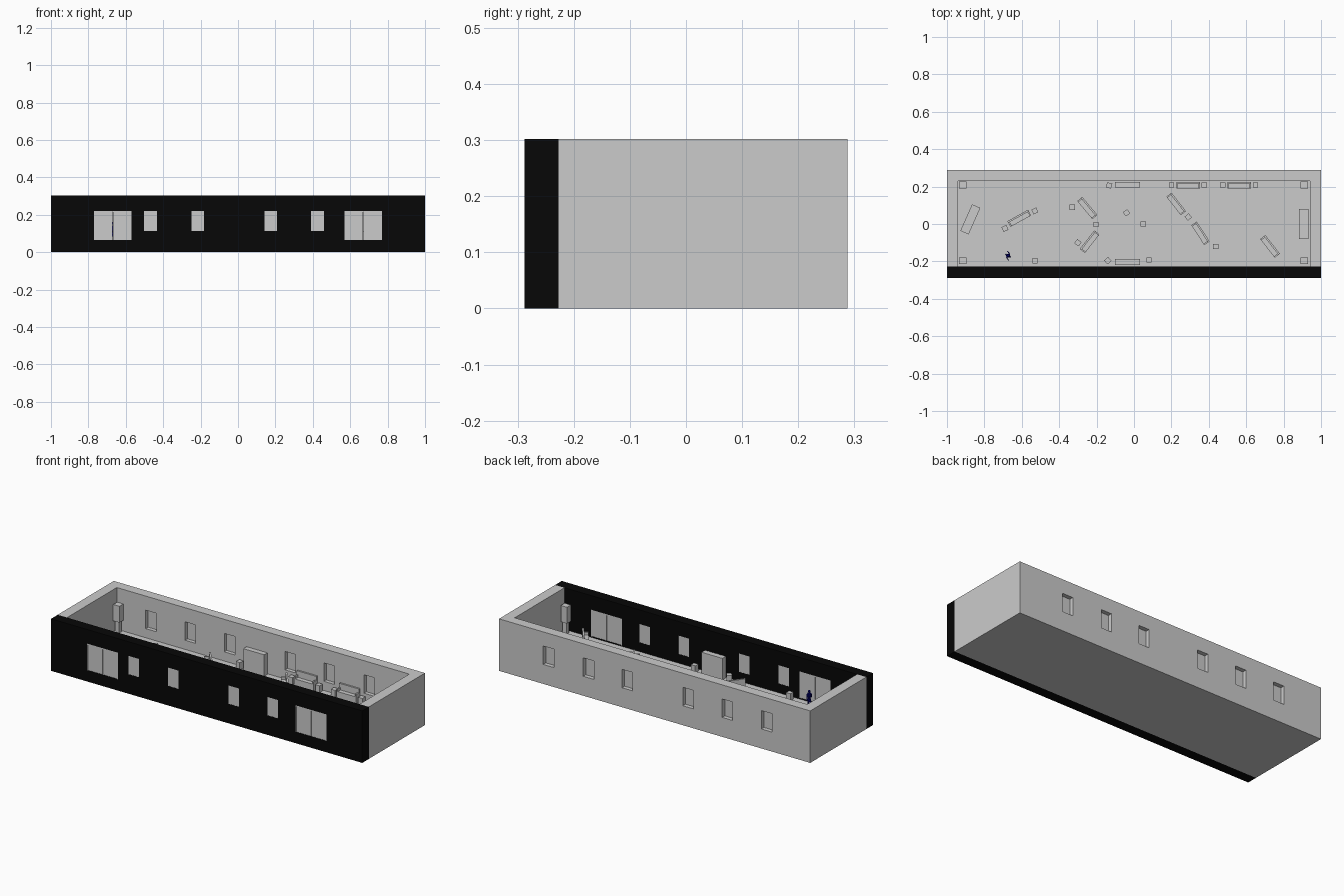
import bpy, bmesh
from math import radians
from mathutils import Matrix, Vector

if "Cube" in bpy.data.objects:
    bpy.data.objects.remove(bpy.data.objects["Cube"])

FLOOR, TOP, Y = 0.06, 0.302, 0.288


def material(name, colour):
    m = bpy.data.materials.new(name)
    m.diffuse_color = (*colour, 1)
    m.use_nodes = True
    m.node_tree.nodes["Principled BSDF"].inputs["Base Color"].default_value = m.diffuse_color
    return m


black = material("black", (0.002, 0.002, 0.002))
blue = material("dark_blue", (0.0, 0.0, 0.22))


def finish(name, bm, mat=None):
    bmesh.ops.recalc_face_normals(bm, faces=bm.faces)
    mesh = bpy.data.meshes.new(name)
    bm.to_mesh(mesh)
    bm.free()
    ob = bpy.data.objects.new(name, mesh)
    bpy.context.collection.objects.link(ob)
    if mat:
        mesh.materials.append(mat)
    return ob


def boxes(name, specs, mat=None, loc=(0, 0, 0), angle=0):
    """One object made of boxes given as (x0, x1, y0, y1, z0, z1)."""
    bm = bmesh.new()
    for x0, x1, y0, y1, z0, z1 in specs:
        m = (Matrix.Translation(((x0 + x1) / 2, (y0 + y1) / 2, (z0 + z1) / 2))
             @ Matrix.Diagonal((x1 - x0, y1 - y0, z1 - z0, 1)))
        bmesh.ops.create_cube(bm, size=1, matrix=m)
    ob = finish(name, bm, mat)
    ob.location = loc
    ob.rotation_euler.z = radians(angle)
    return ob


def prism(name, outline, z0, z1):
    bm = bmesh.new()
    face = bm.faces.new([bm.verts.new((x, y, z0)) for x, y in outline])
    top = bmesh.ops.extrude_face_region(bm, geom=[face])["geom"]
    bmesh.ops.translate(bm, vec=(0, 0, z1 - z0),
                        verts=[v for v in top if isinstance(v, bmesh.types.BMVert)])
    return finish(name, bm)


def cut(ob, cutter):
    mod = ob.modifiers.new("openings", "BOOLEAN")
    mod.operation = "DIFFERENCE"
    mod.solver = "EXACT"
    mod.object = cutter
    cutter.hide_render = True
    cutter.display_type = "WIRE"


# Shell: floor, three grey walls, black front wall
front_in, back_in = -0.227, 0.23
boxes("floor", [(-0.94, 0.94, front_in, back_in, 0, FLOOR)])
walls = prism("grey_walls", [(-1, front_in), (-1, Y), (1, Y), (1, front_in),
                             (0.94, front_in), (0.94, back_in),
                             (-0.94, back_in), (-0.94, front_in)], 0, TOP)
front = boxes("front_wall", [(-1, 1, -Y, front_in, 0, TOP)], black)

# Openings, mirrored left to right where they pair up
front_windows = [-0.468, -0.215, 0.175, 0.425]
back_windows = [-0.72, -0.468, -0.215, 0.175, 0.425, 0.682]
doors = [-0.67, 0.67]
W, Z0, Z1, DZ = 0.034, 0.113, 0.22, 0.065
cut(front, boxes("front_cutter",
    [(x - W, x + W, -0.35, -0.15, Z0, Z1) for x in front_windows] +
    [(x - 0.1, x + 0.1, -0.35, -0.15, DZ, Z1) for x in doors]))
cut(walls, boxes("back_cutter",
    [(x - W, x + W, 0.15, 0.35, Z0, Z1) for x in back_windows]))

# Window panes and double doors
e = 0.001
for x in front_windows:
    boxes("front_window", [(x - W, x + W, -Y + e, front_in - e, Z0, Z1)])
for x in back_windows:
    boxes("back_window", [(x - W, x + W, 0.252, 0.264, Z0, Z1)])
for x in doors:
    boxes("door_frame", [(x - 0.1, x - 0.094, -Y, front_in, DZ, Z1),
                         (x + 0.094, x + 0.1, -Y, front_in, DZ, Z1),
                         (x - 0.094, x + 0.094, -Y, front_in, Z1 - 0.006, Z1)])
    for s in (-1, 1):
        a, b = sorted((x + s * 0.002, x + s * 0.094))
        boxes("door_leaf", [(a, b, -Y + 0.003, front_in - 0.003, DZ, Z1 - 0.006)])

# Corner pedestals with a cabinet on top
for x in (-0.915, 0.91):
    for y in (-0.197, 0.208):
        boxes("corner_stand", [(-0.02, 0.02, -0.018, 0.018, 0.125, 0.22),
                               (-0.013, 0.013, -0.012, 0.012, FLOOR, 0.125)],
              loc=(x, y, 0))

# Tall cabinets against the long walls
boxes("back_cabinet", [(-0.102, 0.032, 0.194, 0.224, FLOOR, 0.185)])
boxes("front_cabinet", [(-0.102, 0.032, -0.22, -0.188, FLOOR, 0.185)])

# Counters at both ends
for x, y, length, width, angle in [(-0.875, 0.025, 0.155, 0.048, 66),
                                   (0.907, 0.0, 0.158, 0.05, 90)]:
    boxes("end_counter", [(-length / 2, length / 2, -width / 2, width / 2, FLOOR, 0.12)],
          loc=(x, y, 0), angle=angle)

# Sofas: seat, backrest and low arms
sofas = [(0.29, 0.207, 0), (0.563, 0.207, 0), (-0.613, 0.03, 29), (-0.25, 0.085, -50),
         (-0.237, -0.095, 52), (0.225, 0.107, -52), (0.355, -0.05, -57), (0.727, -0.12, -52)]
for x, y, angle in sofas:
    boxes("sofa", [(-0.063, 0.063, -0.017, 0.008, FLOOR, 0.1),
                   (-0.063, 0.063, 0.008, 0.018, FLOOR, 0.137),
                   (-0.063, -0.055, -0.017, 0.008, 0.1, 0.115),
                   (0.055, 0.063, -0.017, 0.008, 0.1, 0.115)], loc=(x, y, 0), angle=angle)

# Small cube stools
stools = [(0.2, 0.208, 0), (0.375, 0.208, 0), (0.475, 0.208, 0), (0.65, 0.208, 0),
          (-0.133, 0.206, -15), (-0.69, -0.024, 25), (-0.53, 0.07, 25), (-0.33, 0.09, 0),
          (-0.203, -0.003, 0), (-0.3, -0.1, -35), (0.29, 0.037, 40), (0.437, -0.12, 0),
          (-0.04, 0.06, 35), (0.05, 0.0, 0), (-0.53, -0.196, 0), (0.08, -0.193, 0),
          (-0.14, -0.196, 40)]
for x, y, angle in stools:
    boxes("stool", [(-0.014, 0.014, -0.014, 0.014, FLOOR, 0.1)], loc=(x, y, 0), angle=angle)

# Walking figure: limbs are thin tapered tubes, head is a ball
bm = bmesh.new()


def limb(p, q, r0, r1):
    p, q = Vector(p), Vector(q)
    rot = (q - p).to_track_quat("Z", "Y").to_matrix().to_4x4()
    bmesh.ops.create_cone(bm, cap_ends=True, segments=10, radius1=r0, radius2=r1,
                          depth=(q - p).length, matrix=Matrix.Translation((p + q) / 2) @ rot)


for s in (-1, 1):
    limb((0, s * 0.004, 0.05), (s * 0.012, s * 0.005, 0.0), 0.005, 0.003)
    limb((0, s * 0.01, 0.08), (-s * 0.01, s * 0.012, 0.062), 0.003, 0.0025)
    limb((-s * 0.01, s * 0.012, 0.062), (-s * 0.022, s * 0.011, 0.05), 0.0025, 0.002)
limb((0, 0, 0.045), (0, 0, 0.083), 0.007, 0.01)
limb((0, 0, 0.083), (0, 0, 0.09), 0.003, 0.003)
bmesh.ops.create_uvsphere(bm, u_segments=12, v_segments=8, radius=0.007,
                          matrix=Matrix.Translation((0, 0, 0.094)))
figure = finish("walking_figure", bm, blue)
figure.location = (-0.673, -0.17, FLOOR)
figure.rotation_euler.z = radians(-56)
